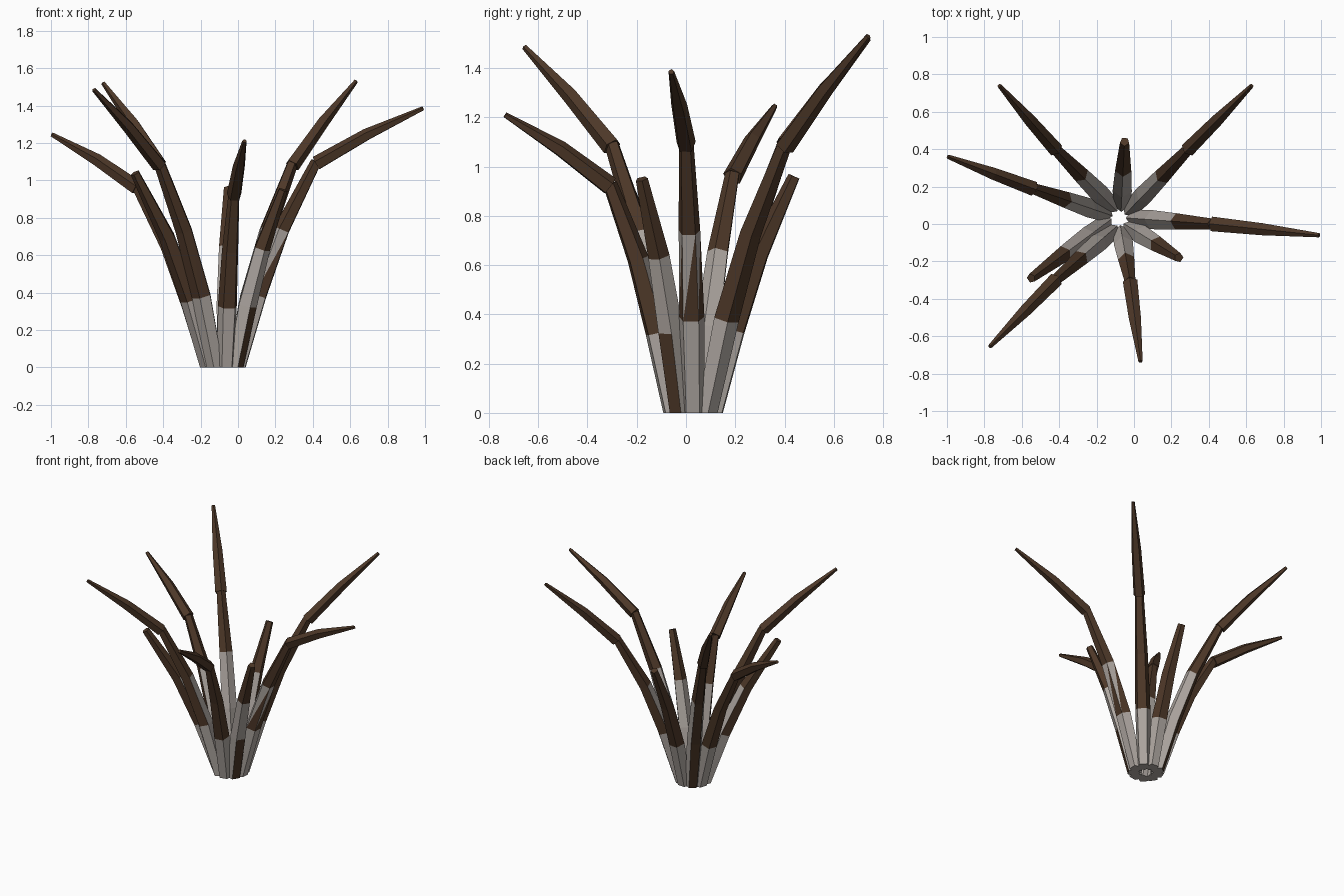
import bpy, bmesh, math
from mathutils import Vector

if "Cube" in bpy.data.objects:
    bpy.data.objects.remove(bpy.data.objects["Cube"])


def material(name, rgb):
    m = bpy.data.materials.new(name)
    m.diffuse_color = (*rgb, 1)
    m.use_nodes = True
    m.node_tree.nodes["Principled BSDF"].inputs["Base Color"].default_value = m.diffuse_color
    return m


GREY = material("pale grey bark", (0.43, 0.39, 0.36))
BROWN = material("dark brown bark", (0.075, 0.039, 0.021))
CENTRE = Vector((-0.08, 0.03, 0))
SIDES = 5


def tube(name, pts, radii, rule, flat_base=False):
    """Faceted tapering tube; rule(segment, outward, wide_end_up) gives the material slot."""
    out = pts[-1] - CENTRE
    out.z = 0
    out.normalize()
    side = Vector((-out.y, out.x, 0))
    bm = bmesh.new()
    rings = []
    for i, p in enumerate(pts):
        t = (pts[min(i + 1, len(pts) - 1)] - pts[max(i - 1, 0)]).normalized()
        if flat_base and i == 0:
            t = Vector((0, 0, 1))
        s = (side - t * side.dot(t)).normalized()
        o = s.cross(t)
        angles = [2 * math.pi * (k + 0.5) / SIDES for k in range(SIDES)]
        rings.append([bm.verts.new(p + (o * math.cos(a) + s * math.sin(a)) * radii[i])
                      for a in angles])
    for i, (lo, hi) in enumerate(zip(rings, rings[1:])):
        for k in range(SIDES):
            n = (k + 1) % SIDES
            outward = math.cos(2 * math.pi * (k + 1) / SIDES)
            # each side is two triangles: wide end down, then wide end up
            bm.faces.new((lo[k], lo[n], hi[n])).material_index = rule(i, outward, False)
            bm.faces.new((lo[k], hi[n], hi[k])).material_index = rule(i, outward, True)
    bm.faces.new(rings[0][::-1]).material_index = rule(0, -1, False)
    bm.faces.new(rings[-1]).material_index = 1
    bmesh.ops.recalc_face_normals(bm, faces=bm.faces)
    me = bpy.data.meshes.new(name)
    bm.to_mesh(me)
    bm.free()
    me.materials.append(GREY)
    me.materials.append(BROWN)
    bpy.context.collection.objects.link(bpy.data.objects.new(name, me))


# Bark colour rules: 0 = grey, 1 = brown
def usual(i, outward, up):          # grey foot, grey inner side up to the second ring
    return 0 if i == 0 or (i == 1 and outward < 0) else 1


def brown_back(i, outward, up):     # brown all along the outer side
    return 0 if i < 2 and outward < 0.5 else 1


def brown_foot(i, outward, up):     # brown outer foot, grey middle
    return 1 if i == 2 or (i == 0 and outward > 0.5) else 0


def spiked(i, outward, up):         # grey and brown interlocking points
    return 0 if i == 0 or (i == 1 and (up or outward < -0.5)) else 1


def all_brown(i, outward, up):
    return 1


# Stems in order around the clump: top of stem, tip of upper shoot, bark rule
STEMS = [
    ("right", (.42, 0, 1.10), (.99, -.06, 1.385), spiked),
    ("back_right", (.29, .40, 1.09), (.63, .74, 1.53), usual),
    ("short_back", (-.05, .44, .96), None, usual),
    ("back_left", (-.42, .40, 1.10), (-.72, .74, 1.52), brown_back),
    ("left", (-.54, .19, .97), (-.995, .36, 1.245), usual),
    ("short_left", (-.55, -.29, 1.04), None, usual),
    ("front_left", (-.42, -.30, 1.09), (-.77, -.655, 1.485), usual),
    ("front", (-.02, -.31, .93), (.035, -.735, 1.21), usual),
    ("short_front_right", (.24, -.18, .95), None, brown_foot),
]

for i, (name, top, tip, rule) in enumerate(STEMS):
    # stem feet stand in a circle and bow outwards as they rise
    a = 2 * math.pi * i / len(STEMS)
    foot = CENTRE + Vector((math.cos(a), math.sin(a), 0)) * 0.082
    top = Vector(top)
    path = []
    for spread, rise in ((0, 0), (.25, .35), (.56, .67), (1, 1)):
        p = foot.lerp(top, spread)
        p.z = top.z * rise
        path.append(p)
    tube(name + "_stem", path, (.046, .054, .046, .031 if tip else .026), rule, True)
    if tip:
        tip = Vector(tip)
        start = top - Vector((0, 0, .01))
        bend = start.lerp(tip, .47) + Vector((0, 0, .015))
        tube(name + "_shoot", [start, bend, tip], (.041, .034, .012), all_brown)
